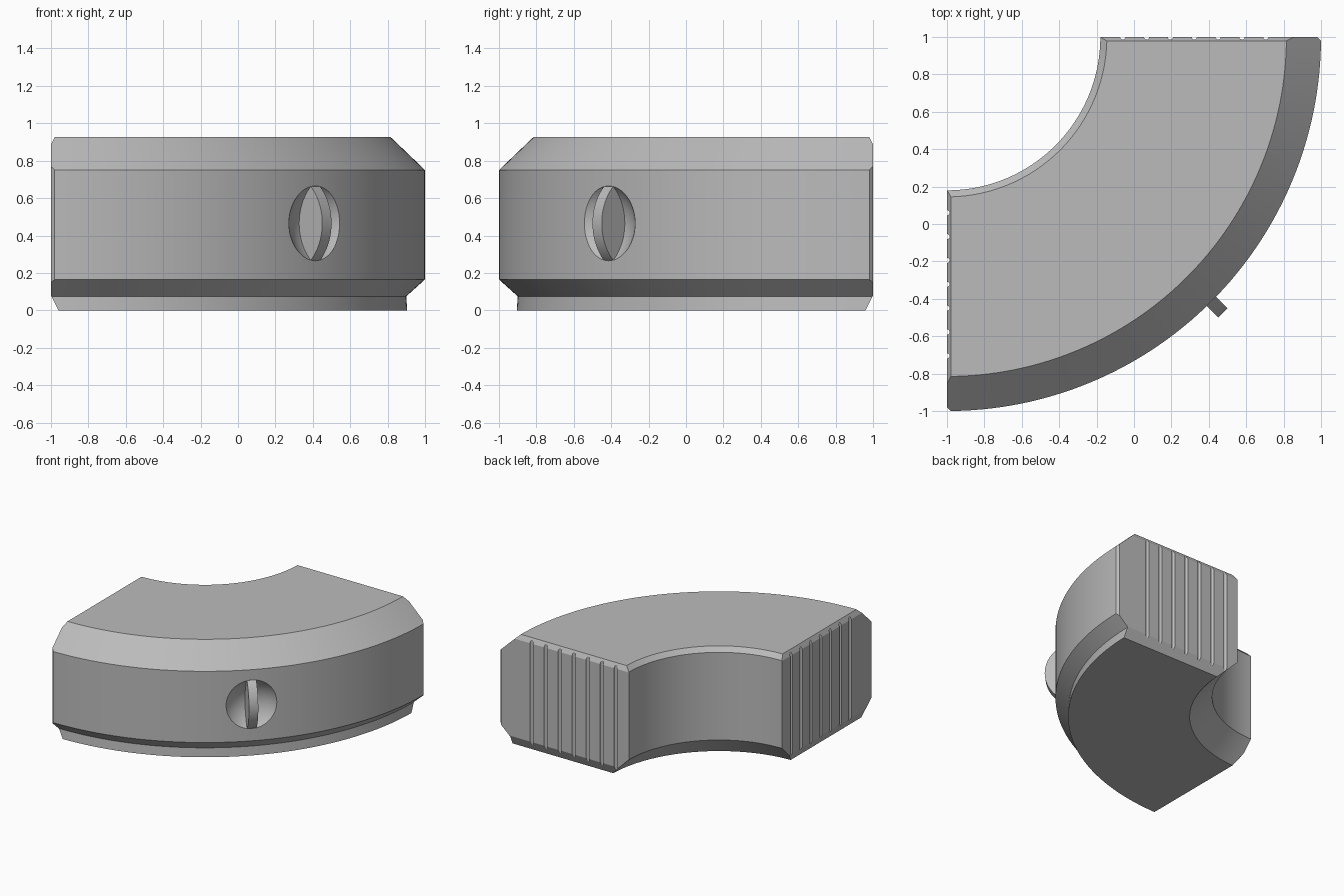
import bpy, bmesh, math
from mathutils import Matrix, Vector

cube = bpy.data.objects.get("Cube")
if cube:
    bpy.data.objects.remove(cube, do_unlink=True)

grey = bpy.data.materials.new("plain grey")
grey.use_nodes = True
colour = (0.5, 0.5, 0.5, 1)
grey.diffuse_color = colour
grey.node_tree.nodes["Principled BSDF"].inputs["Base Color"].default_value = colour


def make_object(name, bm):
    bmesh.ops.recalc_face_normals(bm, faces=bm.faces)
    mesh = bpy.data.meshes.new(name)
    bm.to_mesh(mesh)
    bm.free()
    mesh.materials.append(grey)
    obj = bpy.data.objects.new(name, mesh)
    bpy.context.collection.objects.link(obj)
    return obj


def select_only(obj):
    bpy.ops.object.select_all(action='DESELECT')
    obj.select_set(True)
    bpy.context.view_layer.objects.active = obj


def slice_off(bm, point, normal):
    """Remove everything beyond a plane and close the cut."""
    cut = bmesh.ops.bisect_plane(
        bm, geom=bm.verts[:] + bm.edges[:] + bm.faces[:], dist=1e-6,
        plane_co=point, plane_no=Vector(normal).normalized(), clear_outer=True)
    edges = [e for e in cut["geom_cut"]
             if isinstance(e, bmesh.types.BMEdge) and e.is_boundary]
    if edges:
        bmesh.ops.edgeloop_fill(bm, edges=edges)


def subtract(target, cutter):
    cutter.hide_render = True
    select_only(target)
    mod = target.modifiers.new("cut", 'BOOLEAN')
    mod.operation = 'DIFFERENCE'
    mod.solver = 'EXACT'
    mod.object = cutter
    bpy.ops.object.modifier_apply(modifier=mod.name)
    bpy.data.objects.remove(cutter, do_unlink=True)


# Quarter ring swept from its (radius, height) section
section = [(0.99, 0), (1.905, 0), (1.9, 0.075), (2, 0.165), (2, 0.75),
           (1.815, 0.927), (0.855, 0.927), (0.82, 0.89), (0.82, 0.17)]
STEPS = 64
bm = bmesh.new()
rings = []
for i in range(STEPS + 1):
    a = math.pi / 2 * (i / STEPS - 1)
    rings.append([bm.verts.new((r * math.cos(a) - 1, r * math.sin(a) + 1, z))
                  for r, z in section])
for near, far in zip(rings, rings[1:]):
    for j in range(len(section)):
        k = j - 1
        bm.faces.new((near[k], near[j], far[j], far[k]))
bm.faces.new(rings[0])
bm.faces.new(rings[-1])
bmesh.ops.recalc_face_normals(bm, faces=bm.faces)

# Chamfers around both end faces: bottom, top and outer corner
chamfers = [((-1, 0, 0.08), (-0.08, 0, -0.04)),
            ((-1, 0, 0.888), (-0.037, 0, 0.02)),
            ((-1, -0.98, 0), (-1, -1, 0))]
for p, n in chamfers:
    slice_off(bm, p, n)
    slice_off(bm, (-p[1], -p[0], p[2]), (-n[1], -n[0], n[2]))
body = make_object("ring_body", bm)

# Seven upright grooves in each end face
bm = bmesh.new()
for i in range(7):
    s = -0.06 + 0.1275 * i
    for x, y in ((s, 1), (-1, -s)):
        bmesh.ops.create_cone(bm, cap_ends=True, segments=12, radius1=0.014,
                              radius2=0.014, depth=2,
                              matrix=Matrix.Translation((x, y, 0.5)))
subtract(body, make_object("groove_cutter", bm))

# Round finger bowl in the middle of the outer wall
outward = Vector((1, -1, 0)).normalized()
middle = Vector((0, 0, 0.465))
RADIUS = 0.267
bm = bmesh.new()
bmesh.ops.create_uvsphere(bm, u_segments=64, v_segments=32, radius=RADIUS,
                          matrix=Matrix.Translation(middle + outward * 0.762))
subtract(body, make_object("bowl_cutter", bm))

# Upright grip fin standing in the bowl
bm = bmesh.new()
turn = Matrix.Rotation(math.pi / 4, 4, 'Z') @ Matrix.Rotation(math.pi / 2, 4, 'Y')
bmesh.ops.create_cone(bm, cap_ends=True, segments=96, radius1=RADIUS,
                      radius2=RADIUS, depth=0.07,
                      matrix=Matrix.Translation(middle + outward * 0.405) @ turn)
slice_off(bm, middle + outward * 0.47, -outward)
fin = make_object("grip_fin", bm)

for obj in (body, fin):
    select_only(obj)
    bpy.ops.object.shade_smooth_by_angle(angle=math.radians(20))
